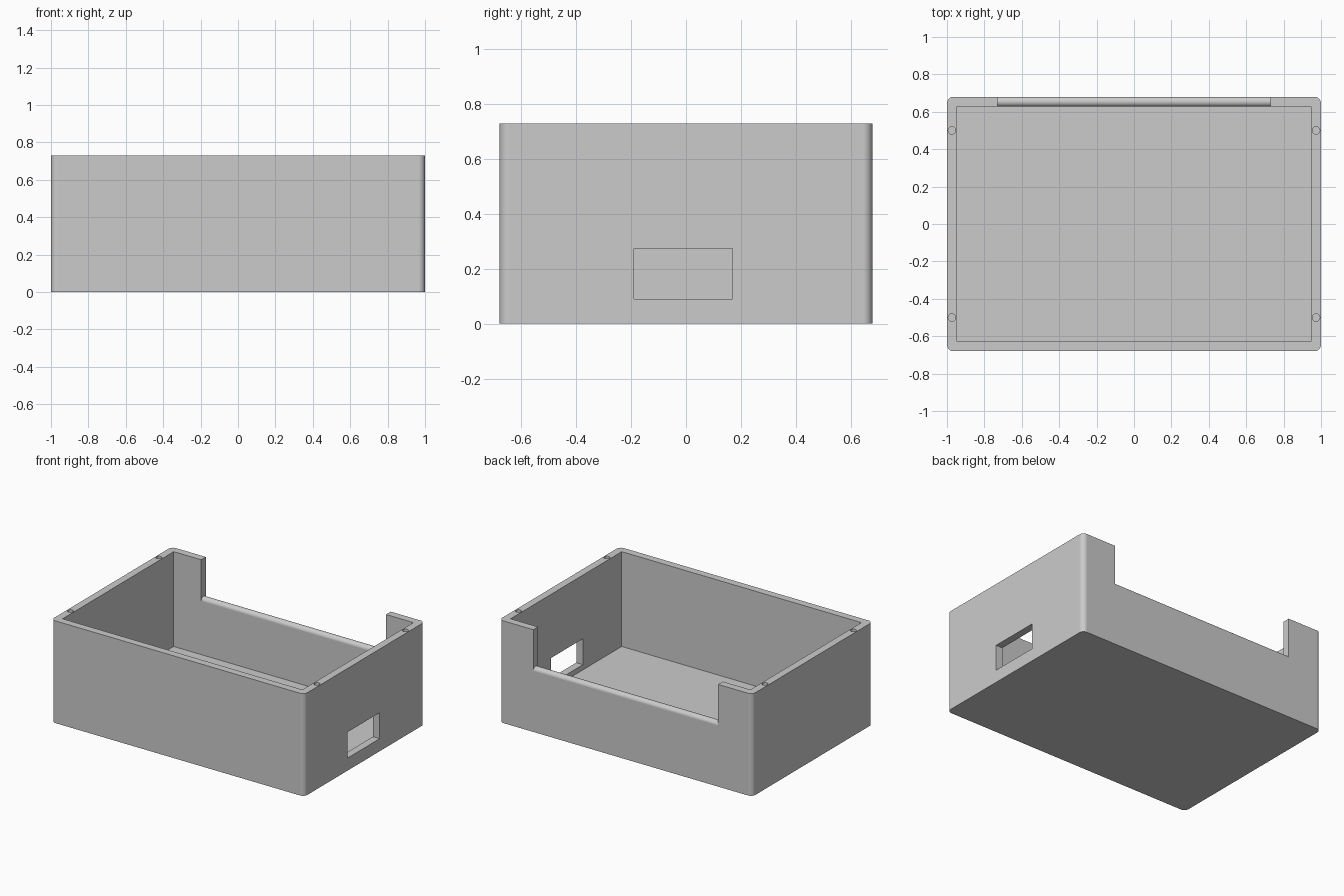
import bpy
import bmesh
from math import cos, sin, pi, radians
from mathutils import Matrix, Vector

cube = bpy.data.objects.get("Cube")
if cube:
    bpy.data.objects.remove(cube, do_unlink=True)

HALF_X, HALF_Y, HEIGHT = 1.0, 0.68, 0.73
WALL, CORNER = 0.053, 0.035
NOTCH_X, NOTCH_Z = 0.73, 0.434

grey = bpy.data.materials.new("plain grey")
grey.use_nodes = True
colour = (0.6, 0.6, 0.6, 1)
grey.diffuse_color = colour
grey.node_tree.nodes["Principled BSDF"].inputs["Base Color"].default_value = colour


def prism(name, outline, offset):
    """Extrude a closed outline of 3D points by an offset vector."""
    bm = bmesh.new()
    face = bm.faces.new([bm.verts.new(p) for p in outline])
    extruded = bmesh.ops.extrude_face_region(bm, geom=[face], use_keep_orig=True)
    moved = [g for g in extruded["geom"] if isinstance(g, bmesh.types.BMVert)]
    bmesh.ops.translate(bm, verts=moved, vec=Vector(offset))
    bmesh.ops.recalc_face_normals(bm, faces=bm.faces)
    mesh = bpy.data.meshes.new(name)
    bm.to_mesh(mesh)
    bm.free()
    obj = bpy.data.objects.new(name, mesh)
    bpy.context.collection.objects.link(obj)
    mesh.materials.append(grey)
    return obj


def box(name, low, high):
    (x0, y0, z0), (x1, y1, z1) = low, high
    base = [(x0, y0, z0), (x1, y0, z0), (x1, y1, z0), (x0, y1, z0)]
    return prism(name, base, (0, 0, z1 - z0))


def arc(cx, cy, r, start, end, steps):
    angles = [start + (end - start) * i / steps for i in range(steps + 1)]
    return [(cx + r * cos(a), cy + r * sin(a)) for a in angles]


# Case body with rounded upright corners
outline = []
for i, (sx, sy) in enumerate([(1, 1), (-1, 1), (-1, -1), (1, -1)]):
    outline += arc(sx * (HALF_X - CORNER), sy * (HALF_Y - CORNER), CORNER,
                   i * pi / 2, (i + 1) * pi / 2, 10)
case = prism("case", [(x, y, 0) for x, y in outline], (0, 0, HEIGHT))

# Hollow interior and side window
cutters = [
    box("cavity_cutter", (WALL - HALF_X, WALL - HALF_Y, WALL),
        (HALF_X - WALL, HALF_Y - WALL, HEIGHT + 0.2)),
    box("window_cutter", (0.9, -0.19, 0.09), (1.1, 0.17, 0.275)),
]

# Back notch, leaving a half-round lip
lip = arc(HALF_Y - WALL / 2, NOTCH_Z, WALL / 2, pi, 0, 20)
profile = lip + [(0.78, NOTCH_Z), (0.78, 0.9), (0.6, 0.9), (0.6, NOTCH_Z)]
cutters.append(prism("notch_cutter", [(-NOTCH_X, y, z) for y, z in profile],
                     (2 * NOTCH_X, 0, 0)))

# Screw holes in the side rims
for sx in (-1, 1):
    for sy in (-1, 1):
        ring = arc(sx * (HALF_X - WALL / 2), sy * 0.5, 0.02, 0, 2 * pi, 24)[:-1]
        cutters.append(prism("hole_cutter", [(x, y, HEIGHT - 0.1) for x, y in ring],
                             (0, 0, 0.2)))

bpy.ops.object.select_all(action="DESELECT")
case.select_set(True)
bpy.context.view_layer.objects.active = case
for cutter in cutters:
    cutter.hide_render = True
    cut = case.modifiers.new(cutter.name, "BOOLEAN")
    cut.operation = "DIFFERENCE"
    cut.solver = "EXACT"
    cut.object = cutter
    bpy.ops.object.modifier_apply(modifier=cut.name)
    bpy.data.objects.remove(cutter, do_unlink=True)

# Smooth rounds, crisp edges
bpy.ops.object.shade_smooth_by_angle(angle=radians(30))
case.modifiers.new("even_normals", "WEIGHTED_NORMAL").keep_sharp = True
